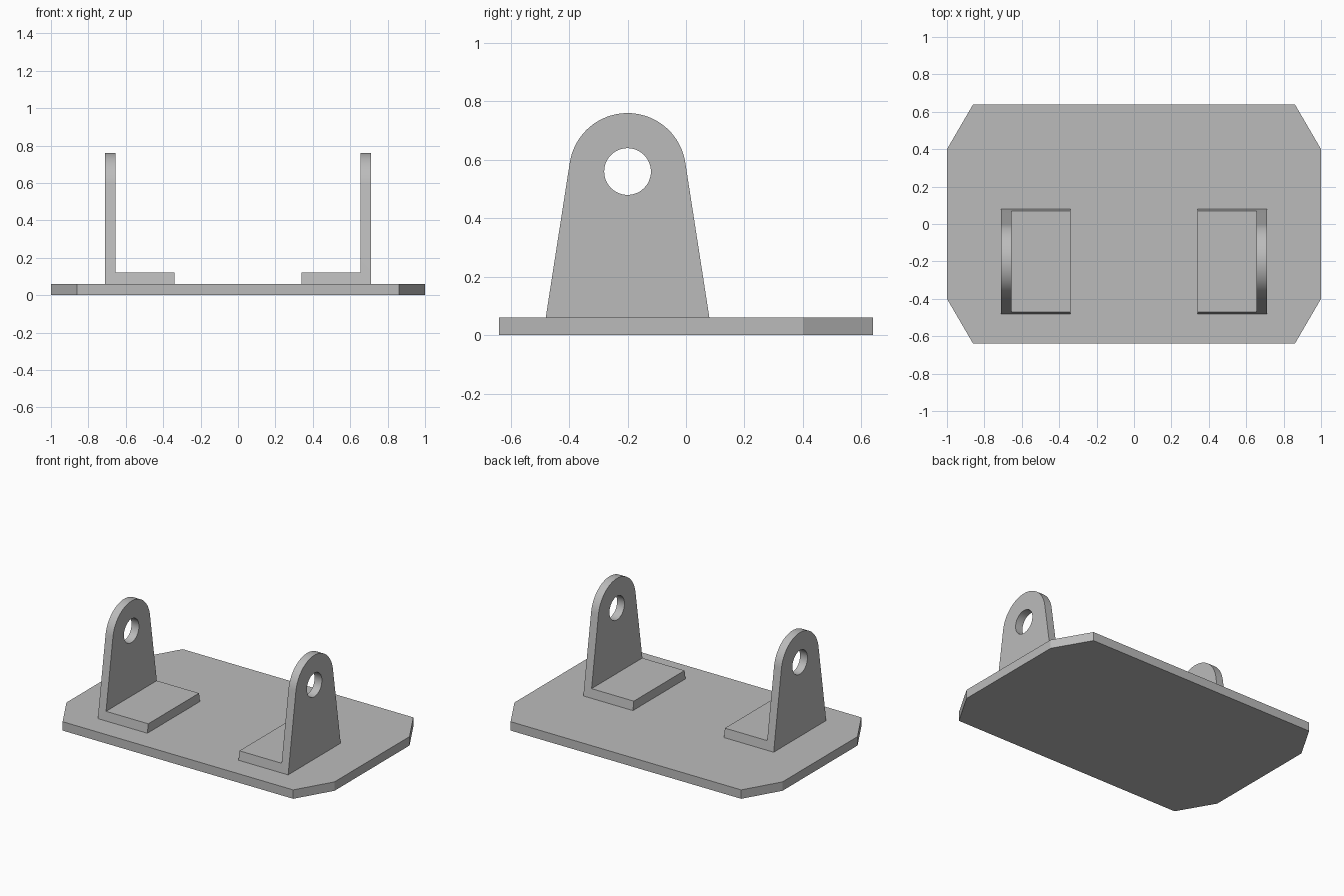
import bpy, bmesh, math
from mathutils import Vector

if "Cube" in bpy.data.objects:
    bpy.data.objects.remove(bpy.data.objects["Cube"])

grey = bpy.data.materials.new("plain grey")
grey.use_nodes = True
colour = (0.5, 0.5, 0.5, 1)
grey.diffuse_color = colour
grey.node_tree.nodes["Principled BSDF"].inputs["Base Color"].default_value = colour

BASE_TOP, FOOT_TOP = 0.06, 0.12
INNER_X, WALL_X, OUTER_X = 0.34, 0.655, 0.71
EYE_Y, EYE_Z, EYE_R, HOLE_R = -0.2, 0.56, 0.2, 0.08
HALF_FOOT = 0.28


def prism(name, points, offset):
    """Extrude a closed outline of 3D points along an offset."""
    bm = bmesh.new()
    face = bm.faces.new([bm.verts.new(p) for p in points])
    grown = bmesh.ops.extrude_face_region(bm, geom=[face])["geom"]
    bmesh.ops.translate(bm, vec=Vector(offset),
                        verts=[v for v in grown if isinstance(v, bmesh.types.BMVert)])
    bmesh.ops.recalc_face_normals(bm, faces=bm.faces)
    mesh = bpy.data.meshes.new(name)
    bm.to_mesh(mesh)
    bm.free()
    mesh.materials.append(grey)
    obj = bpy.data.objects.new(name, mesh)
    bpy.context.collection.objects.link(obj)
    return obj


def arc(radius, start, end, steps):
    """(y, z) points around the centre of the eye."""
    angles = [start + (end - start) * i / steps for i in range(steps + 1)]
    return [(EYE_Y + radius * math.cos(a), EYE_Z + radius * math.sin(a)) for a in angles]


def select_only(obj):
    bpy.ops.object.select_all(action="DESELECT")
    obj.select_set(True)
    bpy.context.view_layer.objects.active = obj


def cut(obj, cutter):
    mod = obj.modifiers.new("cut", "BOOLEAN")
    mod.operation, mod.solver, mod.object = "DIFFERENCE", "EXACT", cutter
    select_only(obj)
    bpy.ops.object.modifier_apply(modifier=mod.name)
    bpy.data.objects.remove(cutter)


# Base plate with clipped corners
corners = [(1, 0.4), (0.86, 0.64), (-0.86, 0.64), (-1, 0.4)]
outline = corners + [(-x, -y) for x, y in corners]
prism("base_plate", [(x, y, 0) for x, y in outline], (0, 0, BASE_TOP))

# Tapered side outline: straight flanks tangent to the rounded eye
drop = EYE_Z - BASE_TOP
tangent = math.acos(EYE_R / math.hypot(HALF_FOOT, drop)) - math.atan2(drop, HALF_FOOT)
side_outline = ([(EYE_Y + HALF_FOOT, BASE_TOP)]
                + arc(EYE_R, tangent, math.pi - tangent, 40)
                + [(EYE_Y - HALF_FOOT, BASE_TOP)])
hole_outline = arc(HOLE_R, 0, math.tau, 48)[:-1]

# L-shaped brackets: full-width prism, notched above the foot and drilled
for side, name in ((1, "left_bracket"), (-1, "right_bracket")):
    bracket = prism(name, [(side * INNER_X, y, z) for y, z in side_outline],
                    (side * (OUTER_X - INNER_X), 0, 0))
    notch = [(-1, FOOT_TOP), (1, FOOT_TOP), (1, 1), (-1, 1)]
    cut(bracket, prism("notch_cutter", [(side * 0.2, y, z) for y, z in notch],
                       (side * (WALL_X - 0.2), 0, 0)))
    cut(bracket, prism("hole_cutter", [(side * 0.6, y, z) for y, z in hole_outline],
                       (side * 0.2, 0, 0)))
    select_only(bracket)
    bpy.ops.object.shade_smooth_by_angle(angle=math.radians(30))
